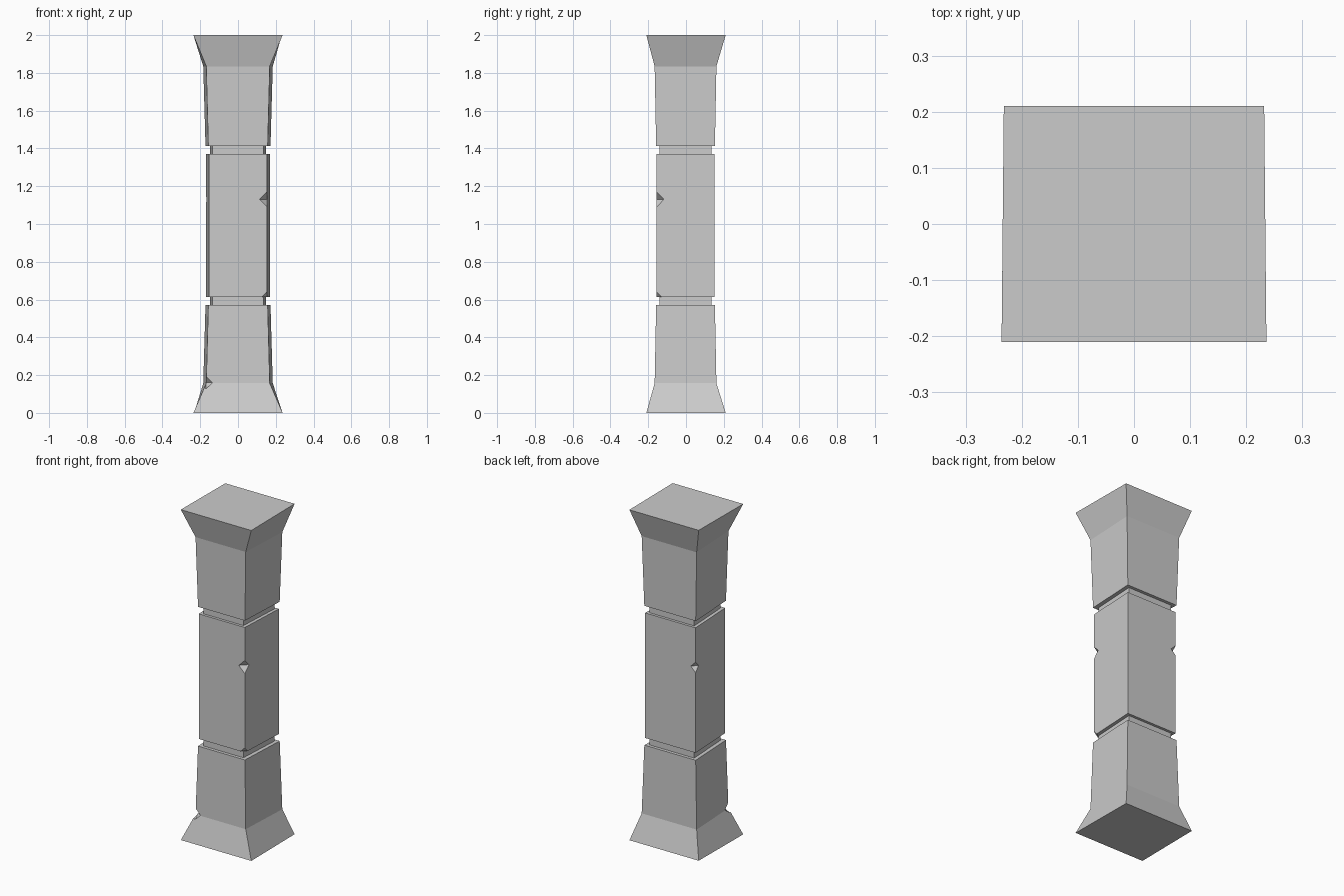
import bpy
import bmesh

cube = bpy.data.objects.get("Cube")
if cube:
    bpy.data.objects.remove(cube, do_unlink=True)

stone = bpy.data.materials.new("grey stone")
stone.use_nodes = True
grey = (0.6, 0.6, 0.6, 1)
stone.diffuse_color = grey
stone.node_tree.nodes["Principled BSDF"].inputs["Base Color"].default_value = grey


def finish(bm, name):
    bmesh.ops.recalc_face_normals(bm, faces=bm.faces)
    mesh = bpy.data.meshes.new(name)
    bm.to_mesh(mesh)
    bm.free()
    obj = bpy.data.objects.new(name, mesh)
    bpy.context.collection.objects.link(obj)
    mesh.materials.append(stone)
    return obj


# Each level: height, front half width, back half width, front y, back y
LEVELS = [
    (0.0, 0.236, 0.232, -0.21, 0.21),
    (0.157, 0.168, 0.184, -0.166, 0.161),
    (0.57, 0.157, 0.172, -0.158, 0.153),
    (0.57, 0.134, 0.149, -0.139, 0.134),
    (0.613, 0.134, 0.149, -0.139, 0.134),
    (0.613, 0.154, 0.169, -0.155, 0.15),
    (1.37, 0.154, 0.169, -0.155, 0.15),
    (1.37, 0.134, 0.149, -0.139, 0.134),
    (1.413, 0.134, 0.149, -0.139, 0.134),
    (1.413, 0.157, 0.172, -0.158, 0.153),
    (1.835, 0.168, 0.184, -0.166, 0.161),
    (2.0, 0.236, 0.232, -0.21, 0.21),
]

# Column: stacked four-sided rings with a slightly wider back
bm = bmesh.new()
rings = []
for z, front, back, y0, y1 in LEVELS:
    corners = [(-front, y0), (front, y0), (back, y1), (-back, y1)]
    rings.append([bm.verts.new((x, y, z)) for x, y in corners])
for low, high in zip(rings, rings[1:]):
    for i in range(4):
        j = (i + 1) % 4
        bm.faces.new((low[i], low[j], high[j], high[i]))
bm.faces.new(rings[0][::-1])
bm.faces.new(rings[-1])
column = finish(bm, "column")


# Chipped corners: octahedral cutters placed on the edges
def chip(name, centre, radius):
    bm = bmesh.new()
    x, y, z = centre
    belt = [bm.verts.new((x + dx * radius, y + dy * radius, z))
            for dx, dy in ((1, 0), (0, 1), (-1, 0), (0, -1))]
    for side in (1, -1):
        tip = bm.verts.new((x, y, z + side * radius))
        for i in range(4):
            bm.faces.new((belt[i], belt[(i + 1) % 4], tip))
    cutter = finish(bm, name)
    cutter.hide_render = True
    cutter.hide_viewport = True
    cut = column.modifiers.new(name, 'BOOLEAN')
    cut.operation = 'DIFFERENCE'
    cut.solver = 'EXACT'
    cut.object = cutter
    return cutter


cutters = [
    chip("shaft_front_chip_cutter", (0.154, -0.155, 1.13), 0.04),
    chip("shaft_lower_chip_cutter", (0.154, -0.155, 0.613), 0.028),
    chip("shaft_back_chip_cutter", (-0.169, 0.15, 1.13), 0.032),
    chip("base_chip_cutter", (-0.17, -0.168, 0.16), 0.037),
]

# Bake the cuts into the column and drop the cutters
bpy.context.view_layer.update()
graph = bpy.context.evaluated_depsgraph_get()
carved = bpy.data.meshes.new_from_object(column.evaluated_get(graph))
column.modifiers.clear()
column.data = carved
for cutter in cutters:
    bpy.data.objects.remove(cutter, do_unlink=True)
